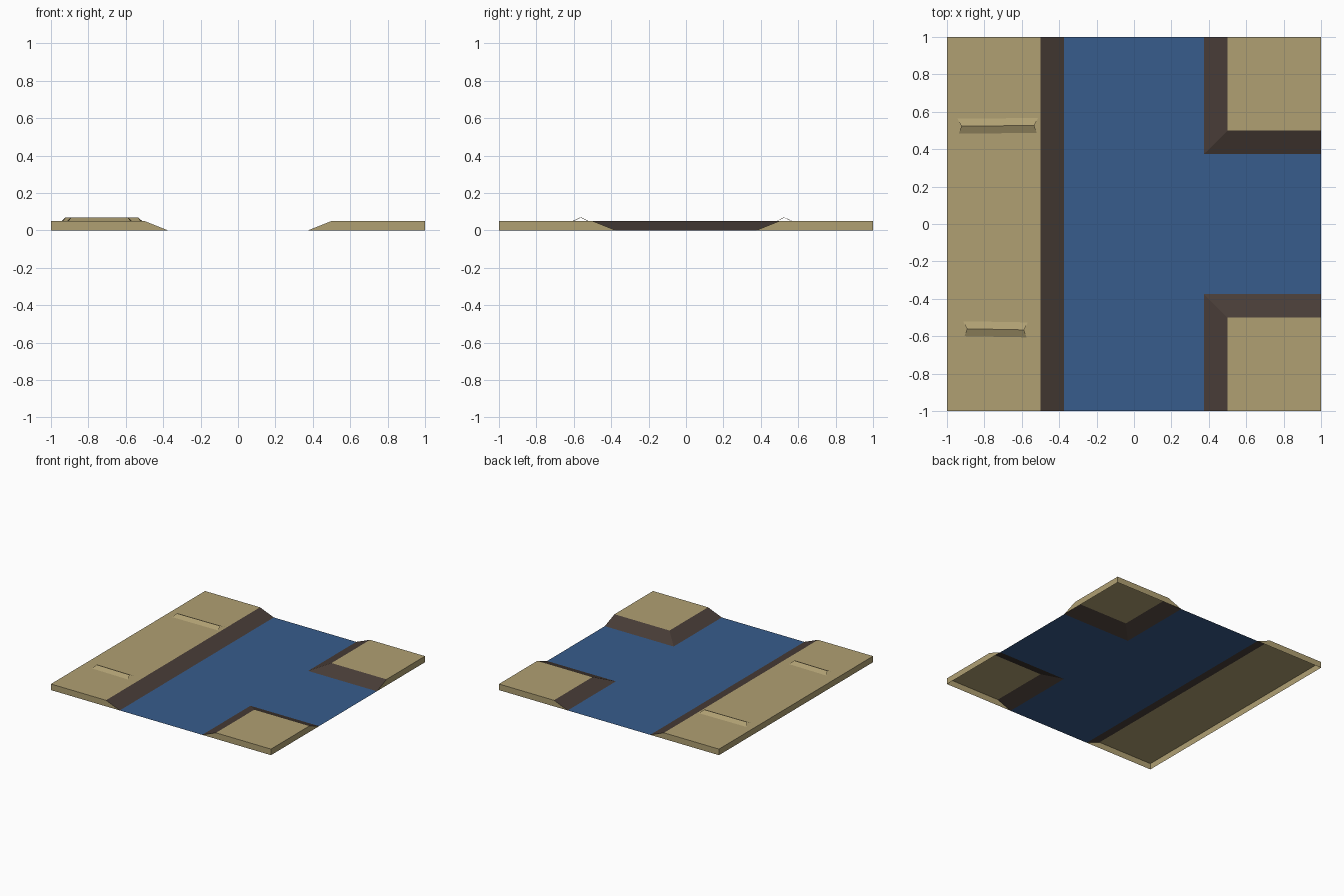
import bpy
import bmesh

cube = bpy.data.objects.get("Cube")
if cube:
    bpy.data.objects.remove(cube, do_unlink=True)

EDGE, SHORE, CREST, LAND = 1.0, 0.375, 0.5, 0.05


def material(name, rgb):
    mat = bpy.data.materials.new(name)
    mat.use_nodes = True
    mat.diffuse_color = (*rgb, 1)
    mat.node_tree.nodes["Principled BSDF"].inputs["Base Color"].default_value = (*rgb, 1)
    return mat


sand = material("sand", (0.434, 0.352, 0.171))
soil = material("dark_soil", (0.065, 0.046, 0.038))
blue = material("water_blue", (0.038, 0.107, 0.262))


def finish(name, bm, mats):
    mesh = bpy.data.meshes.new(name)
    bm.to_mesh(mesh)
    bm.free()
    for mat in mats:
        mesh.materials.append(mat)
    obj = bpy.data.objects.new(name, mesh)
    bpy.context.collection.objects.link(obj)
    return obj


def rectangle(bm, x0, x1, y0, y1, z):
    return [bm.verts.new((x, y, z)) for x, y in ((x0, y0), (x1, y0), (x1, y1), (x0, y1))]


def land(name, base, top):
    """Hollow land block: upright outer walls are sand, sloping banks are soil."""
    bm = bmesh.new()
    low = rectangle(bm, *base, 0)
    high = rectangle(bm, *top, LAND)
    bm.faces.new(high)
    for i in range(4):
        j = (i + 1) % 4
        bm.faces.new((low[i], low[j], high[j], high[i]))
    bm.normal_update()
    for face in bm.faces:
        face.material_index = int(0.05 < face.normal.z < 0.99)
    return finish(name, bm, (sand, soil))


def ridge(name, x0, x1, y, tilt, height):
    """Small sand ripple: two sloping faces, open at the flared ends."""
    bm = bmesh.new()
    rows = []
    for dy, z, flare in ((-0.04, LAND, 0.013), (0, LAND + height, 0), (0.04, LAND, 0.02)):
        rows.append([bm.verts.new((x0 - flare, y + dy - tilt, z)),
                     bm.verts.new((x1 + flare, y + dy + tilt, z))])
    for a, b in zip(rows, rows[1:]):
        bm.faces.new((a[0], a[1], b[1], b[0]))
    return finish(name, bm, (sand,))


# Land: one straight bank and two corner blocks
land("straight_bank", (-EDGE, -SHORE, -EDGE, EDGE), (-EDGE, -CREST, -EDGE, EDGE))
land("back_corner_bank", (SHORE, EDGE, SHORE, EDGE), (CREST, EDGE, CREST, EDGE))
land("front_corner_bank", (SHORE, EDGE, -EDGE, -SHORE), (CREST, EDGE, -EDGE, -CREST))

# Water: main channel with a side branch
bm = bmesh.new()
for area in ((-SHORE, SHORE, -EDGE, -SHORE), (-SHORE, SHORE, -SHORE, SHORE),
             (-SHORE, SHORE, SHORE, EDGE), (SHORE, EDGE, -SHORE, SHORE)):
    bm.faces.new(rectangle(bm, *area, 0))
bmesh.ops.remove_doubles(bm, verts=bm.verts, dist=0.0001)
finish("water", bm, (blue,))

# Sand ripples on the straight bank
ridge("back_ripple", -0.923, -0.533, 0.525, 0.002, 0.019)
ridge("front_ripple", -0.893, -0.588, -0.563, -0.003, 0.019)
